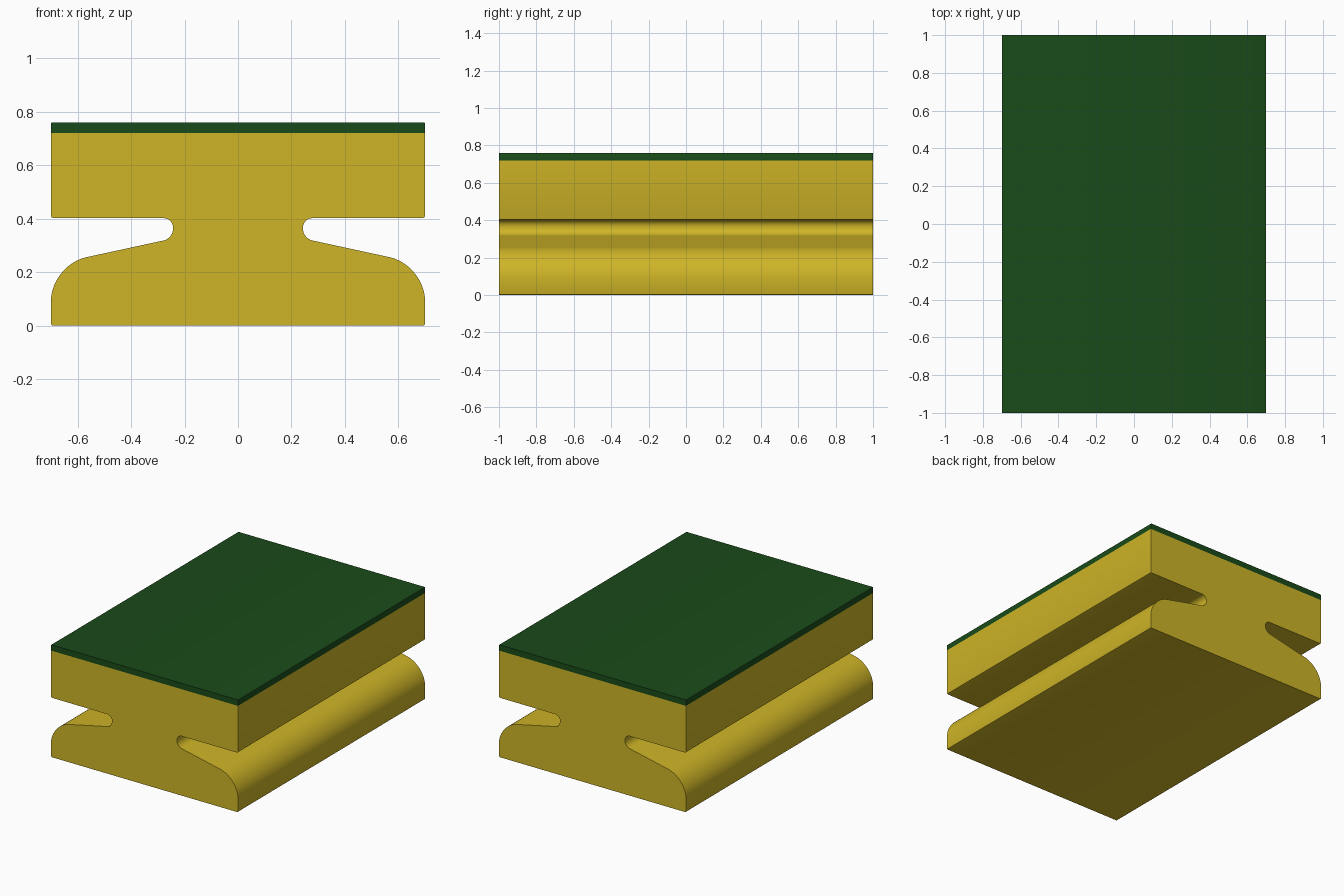
import bpy
import bmesh
from mathutils import Vector

if "Cube" in bpy.data.objects:
    bpy.data.objects.remove(bpy.data.objects["Cube"])


def material(name, color):
    m = bpy.data.materials.new(name)
    m.diffuse_color = color
    m.use_nodes = True
    m.node_tree.nodes["Principled BSDF"].inputs["Base Color"].default_value = m.diffuse_color
    return m


def fillet(prev, corner, nxt, size, steps):
    """Near-circular rounding of one profile corner."""
    p, c, n = Vector(prev), Vector(corner), Vector(nxt)
    a = c + (p - c).normalized() * size
    b = c + (n - c).normalized() * size
    h1, h2 = a.lerp(c, 0.55), b.lerp(c, 0.55)
    pts = []
    for i in range(steps + 1):
        t = i / steps
        s = 1 - t
        pts.append(a * s**3 + h1 * 3 * s * s * t + h2 * 3 * s * t * t + b * t**3)
    return pts


def extrude_profile(name, half, mat):
    """Mirror a right-hand (x, z) outline and extrude it along y."""
    outline = list(half) + [Vector((-p[0], p[1])) for p in reversed(half)]
    bm = bmesh.new()
    face = bm.faces.new([bm.verts.new((p[0], -1, p[1])) for p in outline])
    ext = bmesh.ops.extrude_face_region(bm, geom=[face])
    verts = [g for g in ext["geom"] if isinstance(g, bmesh.types.BMVert)]
    bmesh.ops.translate(bm, verts=verts, vec=(0, 2, 0))
    bmesh.ops.recalc_face_normals(bm, faces=bm.faces)
    me = bpy.data.meshes.new(name)
    bm.to_mesh(me)
    bm.free()
    me.materials.append(mat)
    ob = bpy.data.objects.new(name, me)
    bpy.context.collection.objects.link(ob)
    bpy.ops.object.select_all(action="DESELECT")
    ob.select_set(True)
    bpy.context.view_layer.objects.active = ob
    bpy.ops.object.shade_smooth_by_angle()
    return ob


def rounded(corners):
    """Corners are (x, z, rounding, steps); the ends continue to x = 0."""
    pts = [(0, corners[0][1])] + [c[:2] for c in corners] + [(0, corners[-1][1])]
    half = []
    for i, (x, z, size, steps) in enumerate(corners):
        half += fillet(pts[i], (x, z), pts[i + 2], size, steps) if size else [Vector((x, z))]
    return half


yellow = material("yellow", (0.62, 0.46, 0.02, 1))
green = material("dark_green", (0.01, 0.07, 0.01, 1))

# Waisted body: wide foot, narrow neck, square upper block
extrude_profile("body", rounded([
    (0.70, 0.00, 0.007, 2),
    (0.70, 0.227, 0.135, 12),
    (0.243, 0.326, 0.036, 8),
    (0.243, 0.402, 0.036, 8),
    (0.70, 0.402, 0.009, 2),
    (0.70, 0.72, 0, 0),
]), yellow)

# Thin top pad
extrude_profile("top_pad", rounded([
    (0.70, 0.72, 0, 0),
    (0.70, 0.76, 0.005, 2),
]), green)
